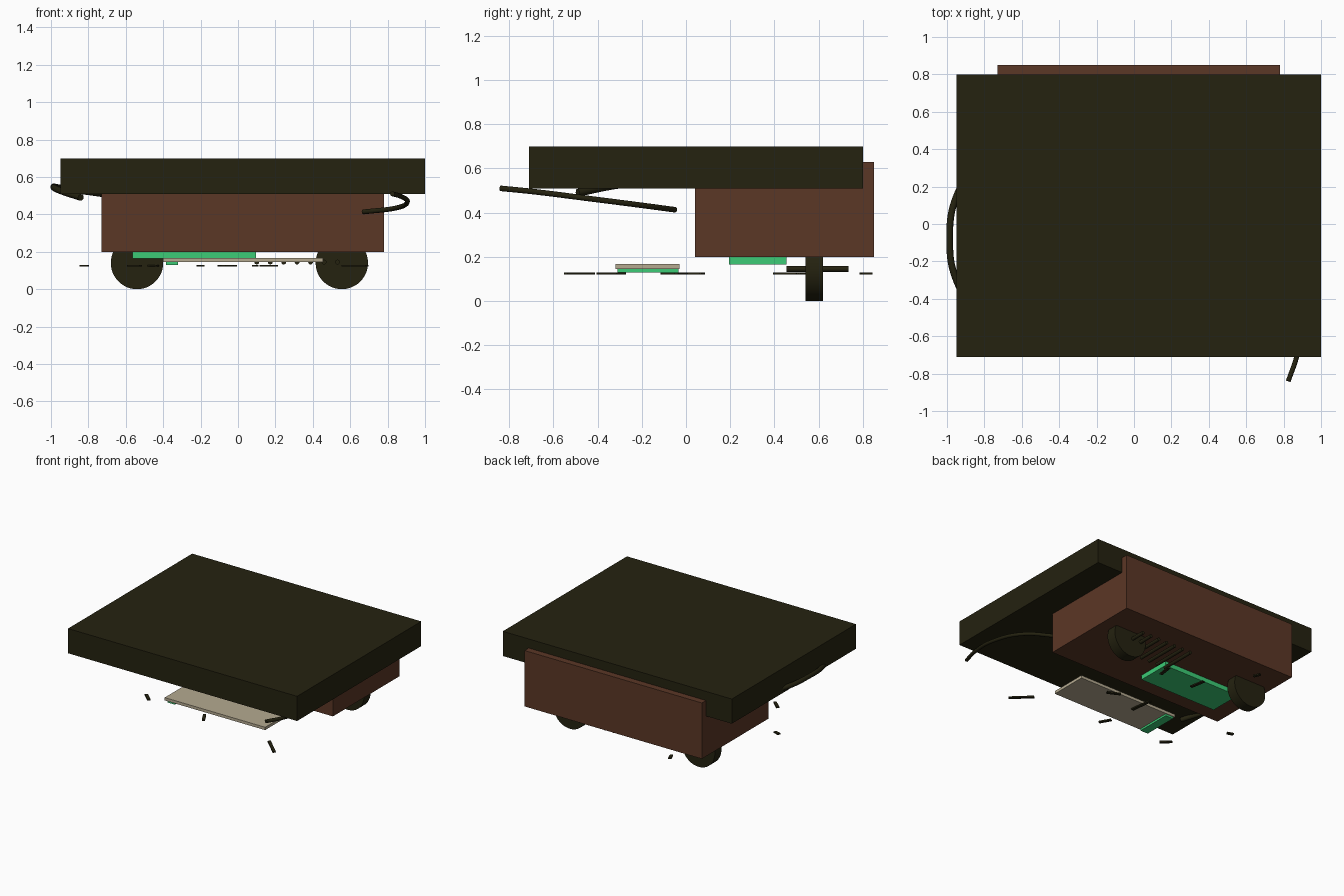
import bpy, math
from mathutils import Vector

if "Cube" in bpy.data.objects:
    bpy.data.objects.remove(bpy.data.objects["Cube"], do_unlink=True)


def material(name, rgb):
    m = bpy.data.materials.new(name)
    m.use_nodes = True
    m.diffuse_color = (*rgb, 1)
    m.node_tree.nodes["Principled BSDF"].inputs["Base Color"].default_value = (*rgb, 1)
    return m


DARK = material("dark olive", (0.018, 0.016, 0.005))
BROWN = material("brown", (0.105, 0.038, 0.019))
GREEN = material("green", (0.045, 0.6, 0.18))
CREAM = material("cream", (0.46, 0.4, 0.28))


def finish(name, mat):
    ob = bpy.context.object
    ob.name = name
    ob.data.materials.append(mat)
    return ob


def box(name, mat, x, y, z):
    """Box from its lower and upper limit on each axis."""
    spans = (x, y, z)
    bpy.ops.mesh.primitive_cube_add(size=1, location=[(a + b) / 2 for a, b in spans])
    ob = finish(name, mat)
    ob.scale = [b - a for a, b in spans]
    bpy.ops.object.transform_apply(location=False, rotation=False)
    return ob


def rod(name, start, end, radius, sides):
    """Cylinder running between two points."""
    a, b = Vector(start), Vector(end)
    bpy.ops.mesh.primitive_cylinder_add(
        vertices=sides, radius=radius, depth=(b - a).length, location=(a + b) / 2,
        rotation=(b - a).to_track_quat("Z", "Y").to_euler())
    ob = finish(name, DARK)
    bpy.ops.object.shade_smooth_by_angle(angle=math.radians(40))
    return ob


def wire(name, points, radius):
    """Smooth round cable through the points."""
    curve = bpy.data.curves.new(name, "CURVE")
    curve.dimensions = "3D"
    curve.bevel_depth = radius
    curve.bevel_resolution = 3
    curve.use_fill_caps = True
    spline = curve.splines.new("BEZIER")
    spline.bezier_points.add(len(points) - 1)
    for bp, p in zip(spline.bezier_points, points):
        bp.co = p
        bp.handle_left_type = bp.handle_right_type = "AUTO"
    curve.materials.append(DARK)
    ob = bpy.data.objects.new(name, curve)
    bpy.context.collection.objects.link(ob)


# Main body
box("top_slab", DARK, (-0.95, 1.0), (-0.71, 0.8), (0.51, 0.7))
box("body_box", BROWN, (-0.73, 0.78), (0.04, 0.85), (0.2, 0.63))

# Boards and panel underneath
box("main_board", GREEN, (-0.565, 0.095), (0.195, 0.455), (0.165, 0.205))
box("light_panel", CREAM, (-0.4, 0.455), (-0.32, -0.03), (0.145, 0.167))
box("small_board", GREEN, (-0.385, -0.32), (-0.31, -0.035), (0.13, 0.145))

# Wheels
for side, x in (("right", -0.54), ("left", 0.555)):
    rod(side + "_wheel", (x, 0.54, 0.14), (x, 0.62, 0.14), 0.14, 48)

# Row of parallel pins
for i in range(7):
    x = 0.1 + 0.072 * i
    rod(f"pin_{i + 1}", (x, 0.455, 0.145), (x, 0.735, 0.145), 0.013, 12)

# Loose flat strips
strips = [
    ((0.69, -0.545), (0.56, -0.42)),
    ((-0.015, -0.4), (-0.06, -0.32)),
    ((-0.52, -0.34), (-0.585, -0.28)),
    ((-0.8, 0.06), (-0.845, 0.075)),
    ((0.21, -0.045), (0.12, 0)),
    ((-0.08, -0.115), (-0.1, 0.06)),
    ((-0.19, 0.395), (-0.21, 0.51)),
    ((0.085, 0.395), (0.1, 0.5)),
    ((-0.43, 0.51), (-0.49, 0.56)),
    ((-0.43, 0.79), (-0.45, 0.84)),
]
for i, (a, b) in enumerate(strips):
    run = Vector(b) - Vector(a)
    strip = box(f"strip_{i + 1}", DARK, (-run.length / 2, run.length / 2),
                (-0.011, 0.011), (-0.005, 0.005))
    strip.location = ((a[0] + b[0]) / 2, (a[1] + b[1]) / 2, 0.125)
    strip.rotation_euler.z = math.atan2(run.y, run.x)

# Hanging cables
wire("left_cable", [(0.825, -0.84, 0.51), (0.872, -0.7, 0.496), (0.905, -0.45, 0.465),
                    (0.84, -0.2, 0.433), (0.67, -0.05, 0.413)], 0.013)
wire("right_cable", [(-0.84, -0.49, 0.49), (-0.95, -0.3, 0.527), (-0.985, -0.12, 0.545),
                     (-0.94, 0.17, 0.54), (-0.71, 0.45, 0.508)], 0.018)
